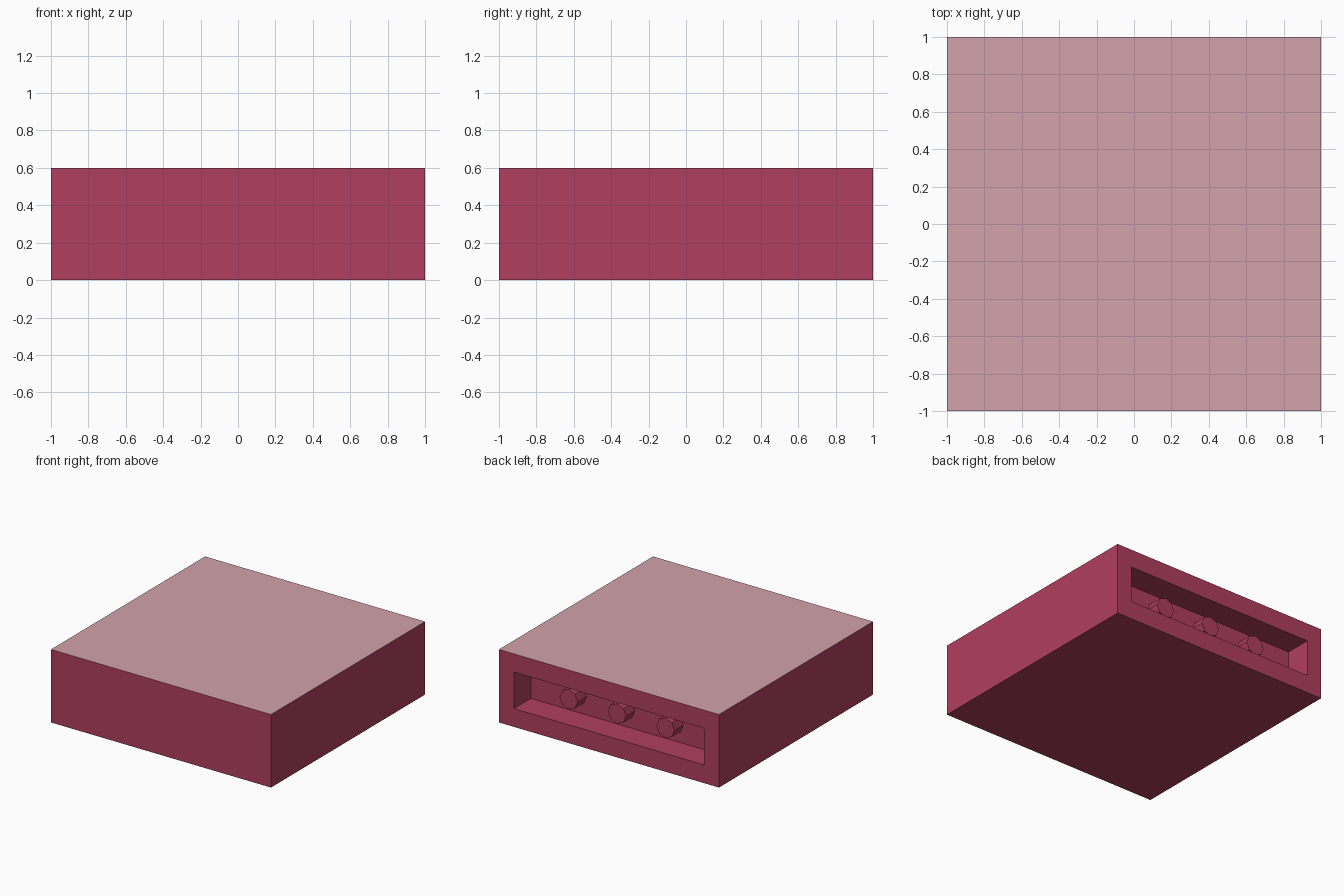
import bpy, bmesh, math
from mathutils import Matrix, Vector

if "Cube" in bpy.data.objects:
    bpy.data.objects.remove(bpy.data.objects["Cube"])


def srgb(hex_code):
    vals = [int(hex_code[i:i + 2], 16) / 255 for i in (0, 2, 4)]
    return [((v + 0.055) / 1.055) ** 2.4 if v > 0.04045 else v / 12.92 for v in vals] + [1]


def material(name, hex_code):
    m = bpy.data.materials.new(name)
    m.diffuse_color = srgb(hex_code)
    m.use_nodes = True
    m.node_tree.nodes["Principled BSDF"].inputs["Base Color"].default_value = m.diffuse_color
    return m


crimson = material("crimson", "B03E60")
dusty_pink = material("dusty pink", "D3A2AB")


def finish(bm, name, mats):
    mesh = bpy.data.meshes.new(name)
    bm.to_mesh(mesh)
    bm.free()
    for m in mats:
        mesh.materials.append(m)
    ob = bpy.data.objects.new(name, mesh)
    bpy.context.collection.objects.link(ob)
    return ob


SLOT_X, SLOT_Z, MID_Z, SLOT_DEPTH = 0.865, 0.15, 0.3, 0.22

# Body: flat slab, pink top, rectangular slot sunk into the back
bm = bmesh.new()
bmesh.ops.create_cube(bm, size=1, matrix=Matrix.Translation((0, 0, MID_Z)) @ Matrix.Diagonal((2, 2, 0.6, 1)))
bm.normal_update()
for f in bm.faces:
    if f.normal.z > 0.9:
        f.material_index = 1
back = next(f for f in bm.faces if f.normal.y > 0.9)
bmesh.ops.inset_individual(bm, faces=[back], thickness=0.14)
for v in back.verts:
    v.co.x = math.copysign(SLOT_X, v.co.x)
    v.co.z = MID_Z + math.copysign(SLOT_Z, v.co.z - MID_Z)
slot = bmesh.ops.extrude_discrete_faces(bm, faces=[back])["faces"][0]
bmesh.ops.translate(bm, verts=slot.verts[:], vec=Vector((0, -SLOT_DEPTH, 0)))
bm.normal_update()
finish(bm, "slab_body", [crimson, dusty_pink])

# Three eight-sided pegs standing on the slot's rear wall
for x, side in ((-0.44, "left"), (0, "middle"), (0.44, "right")):
    bm = bmesh.new()
    place = Matrix.Translation((x, 0.836, MID_Z)) @ Matrix.Rotation(math.pi / 2, 4, 'X')
    bmesh.ops.create_cone(bm, cap_ends=True, segments=8, radius1=0.082, radius2=0.082, depth=0.12, matrix=place)
    finish(bm, side + "_peg", [crimson])
